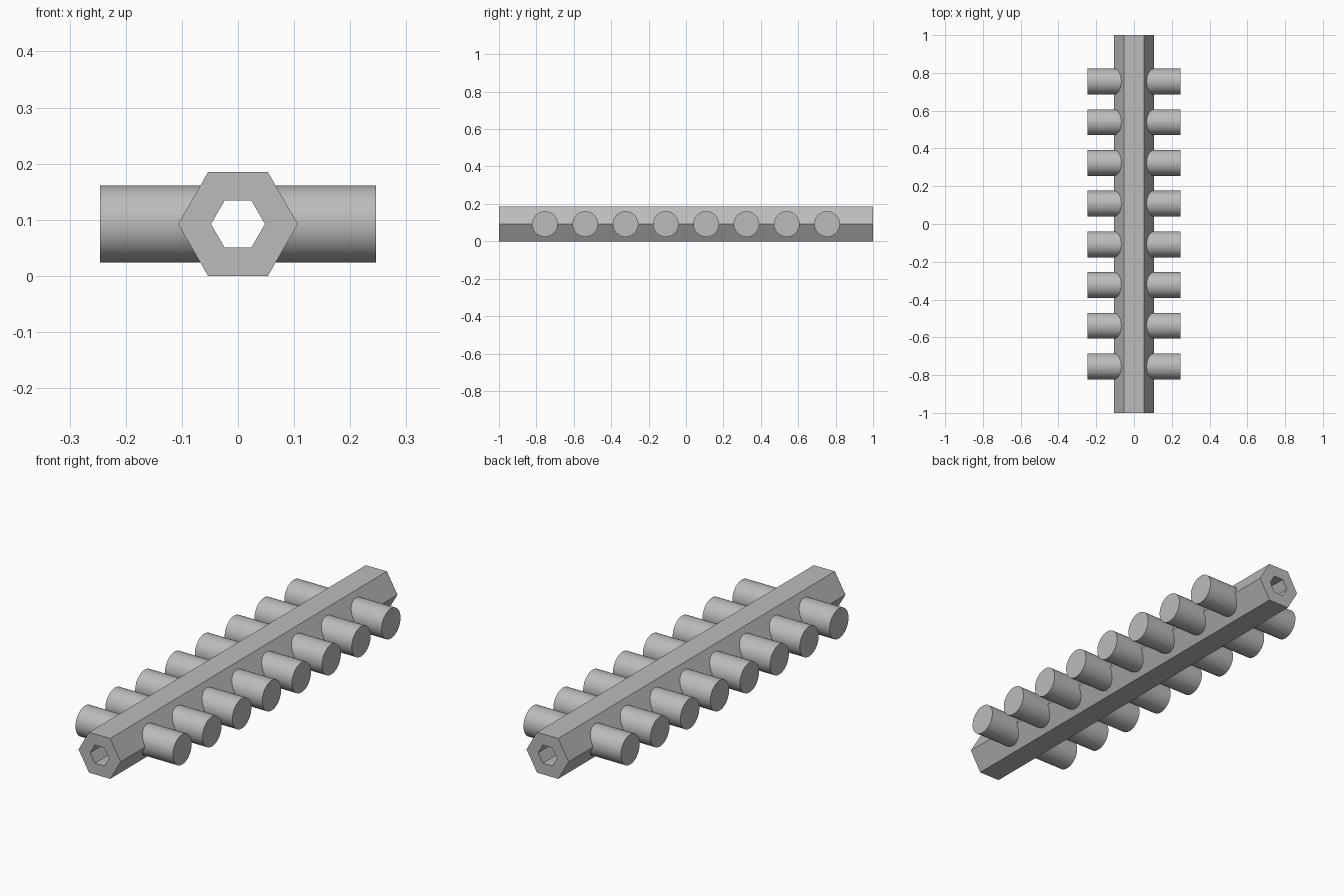
import bpy, bmesh, math
from mathutils import Matrix

if "Cube" in bpy.data.objects:
    bpy.data.objects.remove(bpy.data.objects["Cube"], do_unlink=True)

BAR_R, BORE_R, HALF_LENGTH = 0.1067, 0.048, 1.0
AXIS_Z = BAR_R * math.sqrt(3) / 2
PEG_R, PEG_IN, PEG_OUT = 0.0685, 0.056, 0.246
PEG_COUNT, PEG_GAP = 8, 0.2155

grey = bpy.data.materials.new("grey")
grey.use_nodes = True
grey.diffuse_color = (0.5, 0.5, 0.5, 1)
grey.node_tree.nodes["Principled BSDF"].inputs["Base Color"].default_value = (0.5, 0.5, 0.5, 1)


def add_object(name, bm):
    bmesh.ops.recalc_face_normals(bm, faces=bm.faces)
    mesh = bpy.data.meshes.new(name)
    bm.to_mesh(mesh)
    bm.free()
    mesh.materials.append(grey)
    obj = bpy.data.objects.new(name, mesh)
    bpy.context.collection.objects.link(obj)
    return obj


# Hexagonal bar with a hexagonal bore running end to end
bm = bmesh.new()


def hex_ring(radius, y):
    angles = [math.radians(60 * i) for i in range(6)]
    return [bm.verts.new((radius * math.cos(a), y, AXIS_Z + radius * math.sin(a))) for a in angles]


rings = [hex_ring(BAR_R, -HALF_LENGTH), hex_ring(BAR_R, HALF_LENGTH),
         hex_ring(BORE_R, HALF_LENGTH), hex_ring(BORE_R, -HALF_LENGTH)]
for a, b in zip(rings, rings[1:] + rings[:1]):
    for i in range(6):
        j = (i + 1) % 6
        bm.faces.new((a[i], a[j], b[j], b[i]))
add_object("hexagonal_bar", bm)

# Round pegs along both sides, seated in the bar wall
for side, label in ((1, "left"), (-1, "right")):
    for n in range(PEG_COUNT):
        y = (n - (PEG_COUNT - 1) / 2) * PEG_GAP
        place = (Matrix.Translation((side * (PEG_IN + PEG_OUT) / 2, y, AXIS_Z))
                 @ Matrix.Rotation(math.pi / 2, 4, "Y"))
        bm = bmesh.new()
        bmesh.ops.create_cone(bm, cap_ends=True, segments=64, radius1=PEG_R, radius2=PEG_R,
                              depth=PEG_OUT - PEG_IN, matrix=place)
        peg = add_object(f"{label}_peg_{n + 1}", bm)
        bpy.ops.object.select_all(action="DESELECT")
        peg.select_set(True)
        bpy.context.view_layer.objects.active = peg
        bpy.ops.object.shade_smooth_by_angle(angle=math.radians(30))
